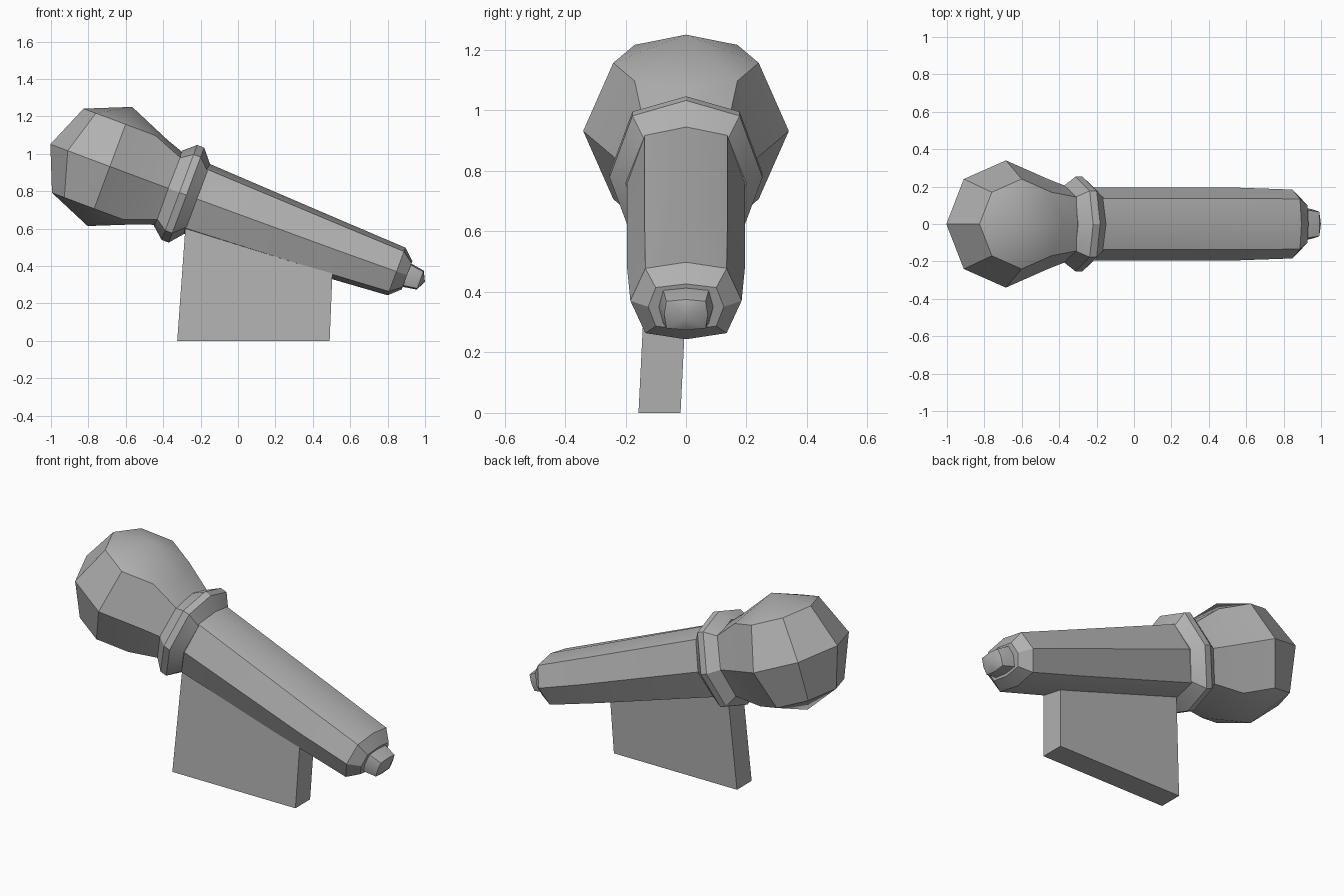
import bpy, bmesh, math
from mathutils import Matrix

if "Cube" in bpy.data.objects:
    bpy.data.objects.remove(bpy.data.objects["Cube"])

# Shared tilted frame: local x runs from head centre to tail
TILT = Matrix.Translation((-0.685, 0, 0.932)) @ Matrix.Rotation(math.radians(20.5), 4, 'Y')

# Mid-grey for all parts
GREY = bpy.data.materials.new("mid_grey")
GREY.diffuse_color = (0.44, 0.44, 0.44, 1)
GREY.use_nodes = True
GREY.node_tree.nodes["Principled BSDF"].inputs["Base Color"].default_value = GREY.diffuse_color


def finish(bm, name, matrix=None):
    bmesh.ops.recalc_face_normals(bm, faces=bm.faces)
    mesh = bpy.data.meshes.new(name)
    if matrix:
        bm.transform(matrix)
    bm.to_mesh(mesh)
    bm.free()
    mesh.materials.append(GREY)
    ob = bpy.data.objects.new(name, mesh)
    bpy.context.collection.objects.link(ob)
    bpy.ops.object.select_all(action='DESELECT')
    ob.select_set(True)
    bpy.context.view_layer.objects.active = ob
    bpy.ops.object.shade_smooth_by_angle(angle=math.radians(30))
    return ob


def octagon_loft(name, rings, tip=None, k=0.84):
    """rings: (position, half width, half height, height offset, corner width ratio)"""
    bm = bmesh.new()
    loops = []
    for t, w, h, c, s in rings:
        outline = [(0, h), (s * w, k * h), (w, 0), (s * w, -k * h),
                   (0, -h), (-s * w, -k * h), (-w, 0), (-s * w, k * h)]
        loops.append([bm.verts.new((t, y, z + c)) for y, z in outline])
    for a, b in zip(loops, loops[1:]):
        for i in range(8):
            j = (i + 1) % 8
            bm.faces.new((a[i], a[j], b[j], b[i]))
    bm.faces.new(loops[0])
    if tip:
        v = bm.verts.new(tip)
        for i in range(8):
            bm.faces.new((loops[-1][i], loops[-1][(i + 1) % 8], v))
    else:
        bm.faces.new(loops[-1])
    return finish(bm, name, TILT)


# Head: low-poly ball whose front is opened and drawn out into a neck
bm = bmesh.new()
bmesh.ops.create_uvsphere(bm, u_segments=8, v_segments=4, radius=0.34)
front = max(bm.verts, key=lambda v: v.co.x)
bmesh.ops.delete(bm, geom=[front], context='VERTS')
rim = [e for e in bm.edges if e.is_boundary]
new = bmesh.ops.extrude_edge_only(bm, edges=rim)['geom']
for v in (g for g in new if isinstance(g, bmesh.types.BMVert)):
    corner = abs(v.co.y) > 0.01 and abs(v.co.z) > 0.01
    v.co = (0.345, v.co.y * 0.84, v.co.z * (0.72 if corner else 0.85))
bmesh.ops.holes_fill(bm, edges=[e for e in bm.edges if e.is_boundary], sides=8)
finish(bm, "head", TILT)

# Collar between head and handle
octagon_loft("collar", [(0.332, 0.205, 0.215, 0, 0.7), (0.397, 0.253, 0.271, 0, 0.7),
                        (0.437, 0.253, 0.271, 0, 0.7), (0.497, 0.2, 0.2, 0, 0.7)], k=0.8)

# Handle with chamfered tail
octagon_loft("handle", [(0.45, 0.195, 0.202, 0, 0.7), (1.3, 0.195, 0.156, 0.006, 0.7),
                        (1.632, 0.184, 0.136, 0.011, 0.73), (1.692, 0.125, 0.081, 0.012, 0.8)])

# Tail plug with squarish section and domed end
octagon_loft("tail_plug", [(1.66, 0.09, 0.066, 0.012, 0.83), (1.695, 0.09, 0.066, 0.012, 0.83),
                           (1.767, 0.072, 0.054, 0.012, 0.9)], tip=(1.794, 0, 0.012), k=0.88)

# Stand: leaning slab offset to one side, its top buried in the handle
bm = bmesh.new()
lower = [(-0.325, 0), (0.49, 0), (0.508, 0.44), (-0.276, 0.68)]
sides = [[bm.verts.new((x, y + 0.05 * z, z)) for x, z in lower] for y in (-0.157, -0.018)]
bm.faces.new(sides[0])
bm.faces.new(sides[1])
for i in range(4):
    j = (i + 1) % 4
    bm.faces.new((sides[0][i], sides[0][j], sides[1][j], sides[1][i]))
finish(bm, "stand")
